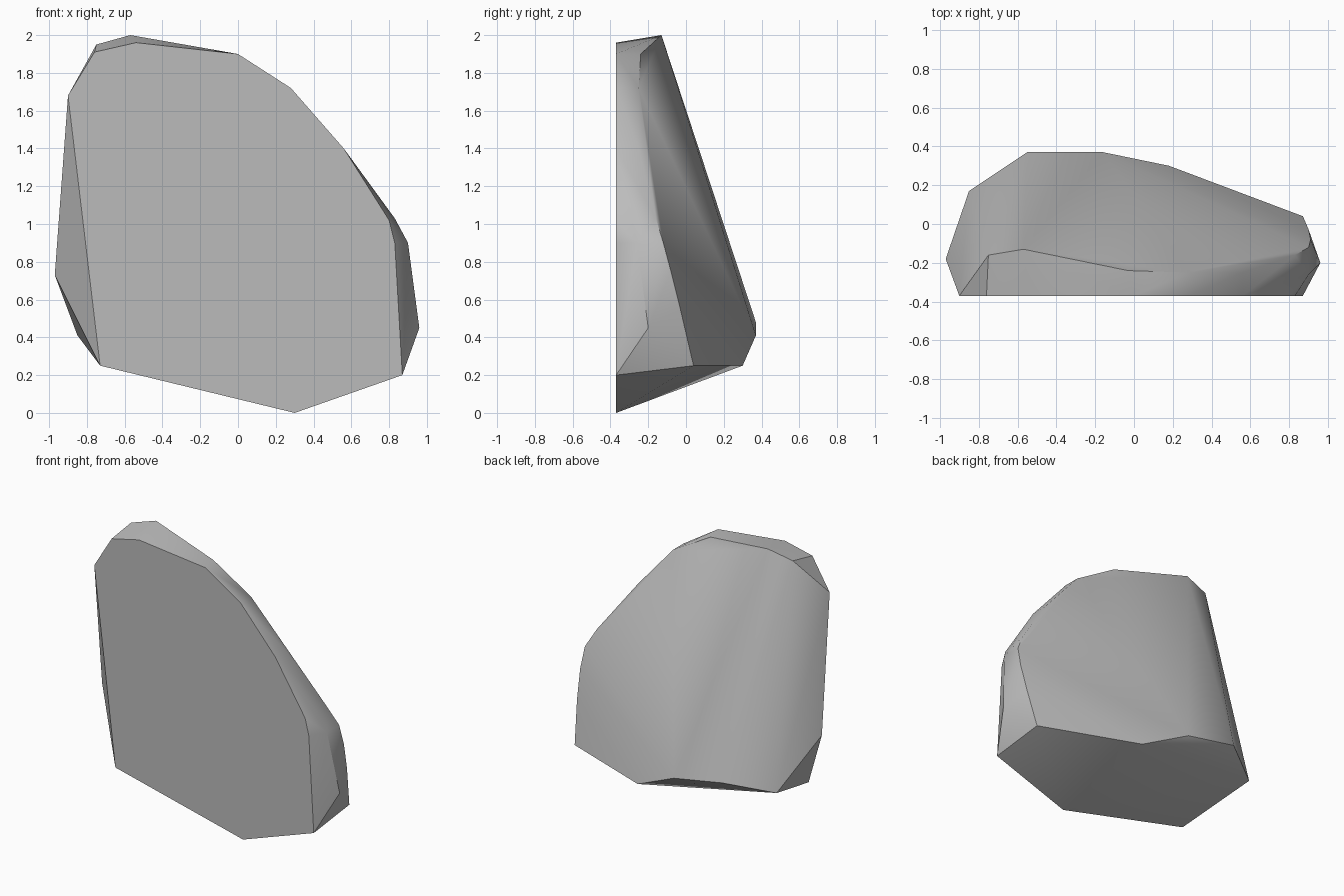
import bpy
import bmesh
from math import radians

default_cube = bpy.data.objects.get("Cube")
if default_cube:
    bpy.data.objects.remove(default_cube, do_unlink=True)

FRONT_Y = -0.37


def make_material(name, colour):
    """Flat single-colour material."""
    material = bpy.data.materials.new(name)
    material.use_nodes = True
    material.diffuse_color = colour
    shader = material.node_tree.nodes["Principled BSDF"]
    shader.inputs["Base Color"].default_value = colour
    shader.inputs["Roughness"].default_value = 0.9
    return material


def build_boulder(name, corners, material):
    """Wrap the corners in a convex skin and merge the flat regions."""
    bm = bmesh.new()
    for corner in corners:
        bm.verts.new(corner)
    hull = bmesh.ops.convex_hull(bm, input=bm.verts[:])
    unused = {g for g in hull["geom_interior"] + hull["geom_unused"]
              if isinstance(g, bmesh.types.BMVert)}
    bmesh.ops.delete(bm, geom=list(unused), context="VERTS")
    bmesh.ops.dissolve_limit(bm, angle_limit=radians(0.5),
                             verts=bm.verts[:], edges=bm.edges[:])
    bmesh.ops.recalc_face_normals(bm, faces=bm.faces[:])
    mesh = bpy.data.meshes.new(name)
    bm.to_mesh(mesh)
    bm.free()
    mesh.materials.append(material)
    boulder = bpy.data.objects.new(name, mesh)
    bpy.context.collection.objects.link(boulder)
    return boulder


# Flat front face outline (x, z)
front_outline = [
    (-0.73, 0.25), (0.3, 0), (0.87, 0.2), (0.83, 0.9), (0.8, 1.02),
    (0.56, 1.4), (0.28, 1.72), (0, 1.9), (-0.54, 1.96), (-0.76, 1.91),
    (-0.9, 1.68),
]

# Rim where the narrow edge band meets the sloping back
rim = [
    (-0.75, -0.16, 1.95), (-0.57, -0.13, 2), (-0.03, -0.24, 1.9),
    (0.28, -0.25, 1.72), (0.56, -0.25, 1.4), (0.83, -0.16, 1.03),
    (0.9, -0.12, 0.9), (0.91, -0.08, 0.75), (0.9, -0.03, 0.55),
    (0.87, 0.04, 0.25),
]

# Bulging side points
sides = [(0.9, -0.26, 0.9), (0.96, -0.2, 0.45), (-0.97, -0.18, 0.73)]

# Lower edge of the back
heel = [
    (0.18, 0.3, 0.25), (-0.16, 0.37, 0.41), (-0.55, 0.37, 0.48),
    (-0.85, 0.17, 0.41),
]

corners = [(x, FRONT_Y, z) for x, z in front_outline] + rim + sides + heel
stone_grey = make_material("stone_grey", (0.5, 0.5, 0.5, 1))
boulder = build_boulder("boulder", corners, stone_grey)

# Smooth the gentle slopes and keep the hard edges crisp
bpy.ops.object.select_all(action="DESELECT")
boulder.select_set(True)
bpy.context.view_layer.objects.active = boulder
bpy.ops.object.shade_smooth_by_angle(angle=radians(30))
